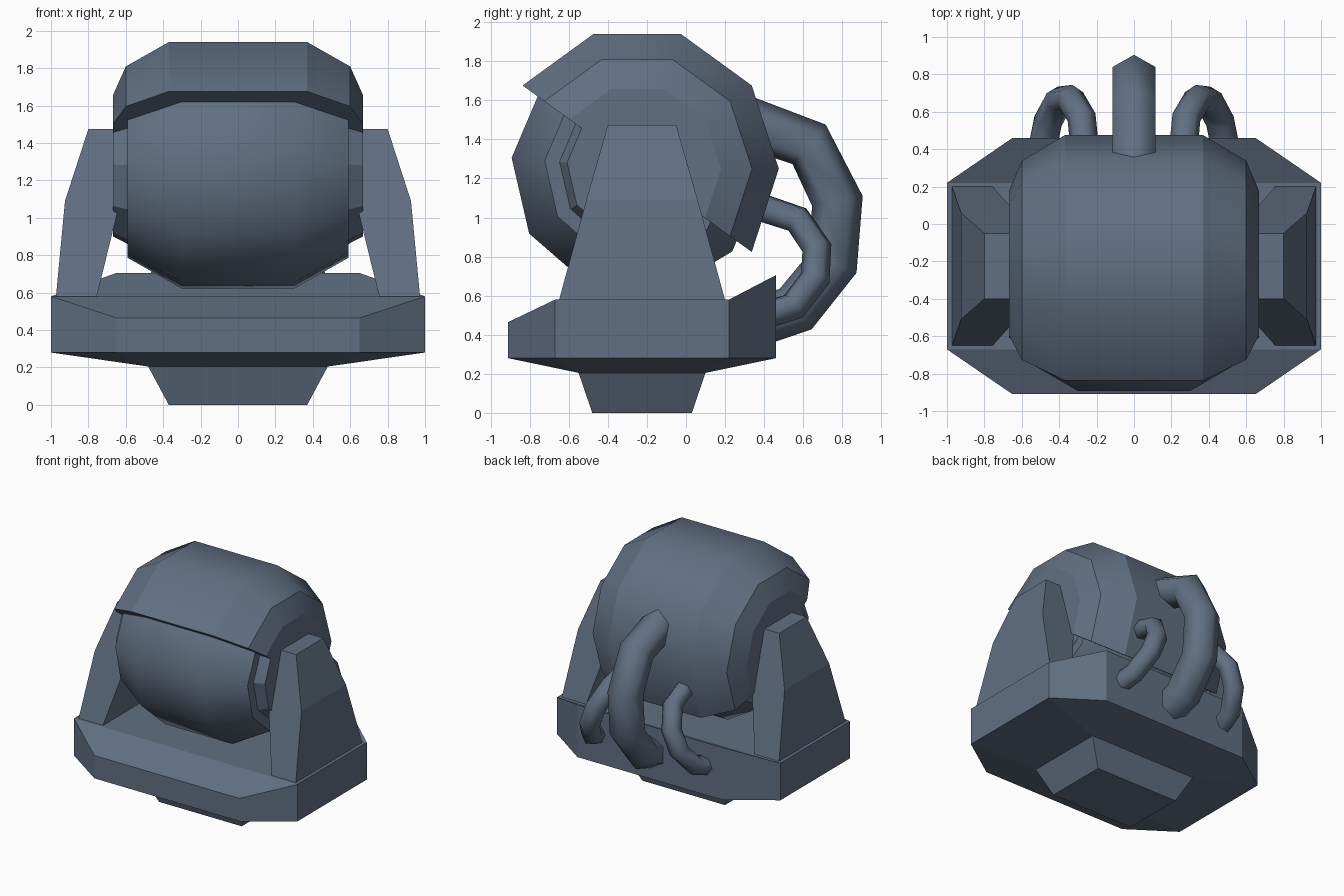
import bpy, bmesh, math
from mathutils import Vector

if "Cube" in bpy.data.objects:
    bpy.data.objects.remove(bpy.data.objects["Cube"])

CY, CZ = -0.25, 1.25          # axis of the tilting head

paint = bpy.data.materials.new("slate_paint")
paint.diffuse_color = (0.12, 0.16, 0.225, 1)
paint.use_nodes = True
paint.node_tree.nodes["Principled BSDF"].inputs["Base Color"].default_value = paint.diffuse_color


def make(name, verts, faces, smooth=None, sharp_rings=False):
    me = bpy.data.meshes.new(name)
    me.from_pydata([tuple(v) for v in verts], [], faces)
    bm = bmesh.new()
    bm.from_mesh(me)
    bmesh.ops.remove_doubles(bm, verts=bm.verts, dist=0.0005)
    bmesh.ops.recalc_face_normals(bm, faces=bm.faces)
    if sharp_rings:
        for e in bm.edges:
            if abs(e.verts[0].co.x - e.verts[1].co.x) < 0.0005:
                e.smooth = False
    bm.to_mesh(me)
    bm.free()
    me.materials.append(paint)
    ob = bpy.data.objects.new(name, me)
    bpy.context.collection.objects.link(ob)
    if smooth:
        bpy.ops.object.select_all(action='DESELECT')
        ob.select_set(True)
        bpy.context.view_layer.objects.active = ob
        bpy.ops.object.shade_smooth_by_angle(angle=math.radians(smooth))
    return ob


def loft(rings, closed=True):
    """Quads joining consecutive rings of equal size."""
    n = len(rings[0])
    faces = []
    for k in range(len(rings) - 1):
        for i in range(n if closed else n - 1):
            j = (i + 1) % n
            faces.append((k*n + i, k*n + j, (k+1)*n + j, (k+1)*n + i))
    return [v for r in rings for v in r], faces


def revolve(name, half_profile, angles, smooth=None, sharp_rings=False):
    """Spin a mirrored (x, radius) profile about the head axis."""
    prof = half_profile + [(-x, r) for x, r in reversed(half_profile)]
    rings = [[(x, CY - r*math.cos(a), CZ + r*math.sin(a)) for x, r in prof]
             for a in map(math.radians, angles)]
    verts, faces = loft(rings, closed=False)
    if abs(angles[-1] - angles[0]) < 359:      # close the cut ends
        n, m = len(prof), len(verts)
        faces += [tuple(range(n)), tuple(range(m - n, m))]
    return make(name, verts, faces, smooth, sharp_rings)


def tube(name, path, radius, sides=6):
    """Sweep a polygon along a bent path."""
    pts = [Vector(p) for p in path]
    normal = (pts[2] - pts[0]).cross(pts[-1] - pts[2]).normalized()
    rings = []
    for i, p in enumerate(pts):
        t = (pts[min(i+1, len(pts)-1)] - pts[max(i-1, 0)]).normalized()
        u = t.cross(normal).normalized()
        v = u.cross(t)
        rings.append([p + radius*(u*math.cos(a) + v*math.sin(a))
                      for a in (2*math.pi*s/sides for s in range(sides))])
    verts, faces = loft(rings)
    m = len(verts)
    faces += [tuple(range(sides)), tuple(range(m - sides, m))]
    return make(name, verts, faces, 70)


# Base: tapered foot, sloped underside, octagonal wall, deck with raised back
def doubled_rect(x, y0, y1, z):
    return [(s*x, y, z) for s, y in
            ((-1, y0), (1, y0), (1, y0), (1, y1), (1, y1), (-1, y1), (-1, y1), (-1, y0))]

octagon = [(-.65, -.91), (.65, -.91), (1, -.67), (1, .22),
           (.65, .46), (-.65, .46), (-1, .22), (-1, -.67)]
top_z = {-.91: .465, -.67: .58, .22: .58, .46: .705}
verts, faces = loft([doubled_rect(.37, -.48, .03, 0),
                     doubled_rect(.48, -.55, .10, .205),
                     [(x, y, .28) for x, y in octagon],
                     [(x, y, top_z[y]) for x, y in octagon]])
faces += [(0, 2, 4, 6), (24, 25, 26, 31), (31, 26, 27, 30), (30, 27, 28, 29)]
make("base", verts, faces)

# Support arms
for side, s in (("left", -1), ("right", 1)):
    rings = [[(s*a, y0, z), (s*b, y0, z), (s*b, y1, z), (s*a, y1, z)]
             for a, b, y0, y1, z in ((.76, .975, -.655, .205, .56),
                                     (.63, .925, -.51, .06, 1.09),
                                     (.60, .80, -.40, -.05, 1.475))]
    verts, faces = loft(rings)
    make(side + "_support_arm", verts, faces + [(0, 1, 2, 3), (8, 9, 10, 11)])

# Head: smooth inner drum, faceted side hubs, and a half shell over the top
full_turn = [5 + 36*i for i in range(11)]
revolve("head_drum", [(.592, 0), (.592, .475), (.30, .645)], full_turn, 40)
revolve("side_hubs", [(.667, 0), (.667, .36), (.59, .40)], full_turn)
revolve("head_shell", [(.667, 0), (.667, .43), (.60, .588), (.37, .725)],
        [36 + 36*i for i in range(6)], 40, sharp_rings=True)

# Rear hoses
tube("centre_hose", [(0, .28, 1.50), (0, .63, 1.375), (0, .775, 1.085),
                     (0, .75, .765), (0, .56, .53), (0, .40, .485)], .132)
for side, s in (("left", -1), ("right", 1)):
    tube(side + "_hose", [(s*.26, .36, 1.06), (s*.28, .57, .99), (s*.34, .67, .845),
                          (s*.40, .662, .69), (s*.46, .55, .545), (s*.49, .40, .50)], .077)
